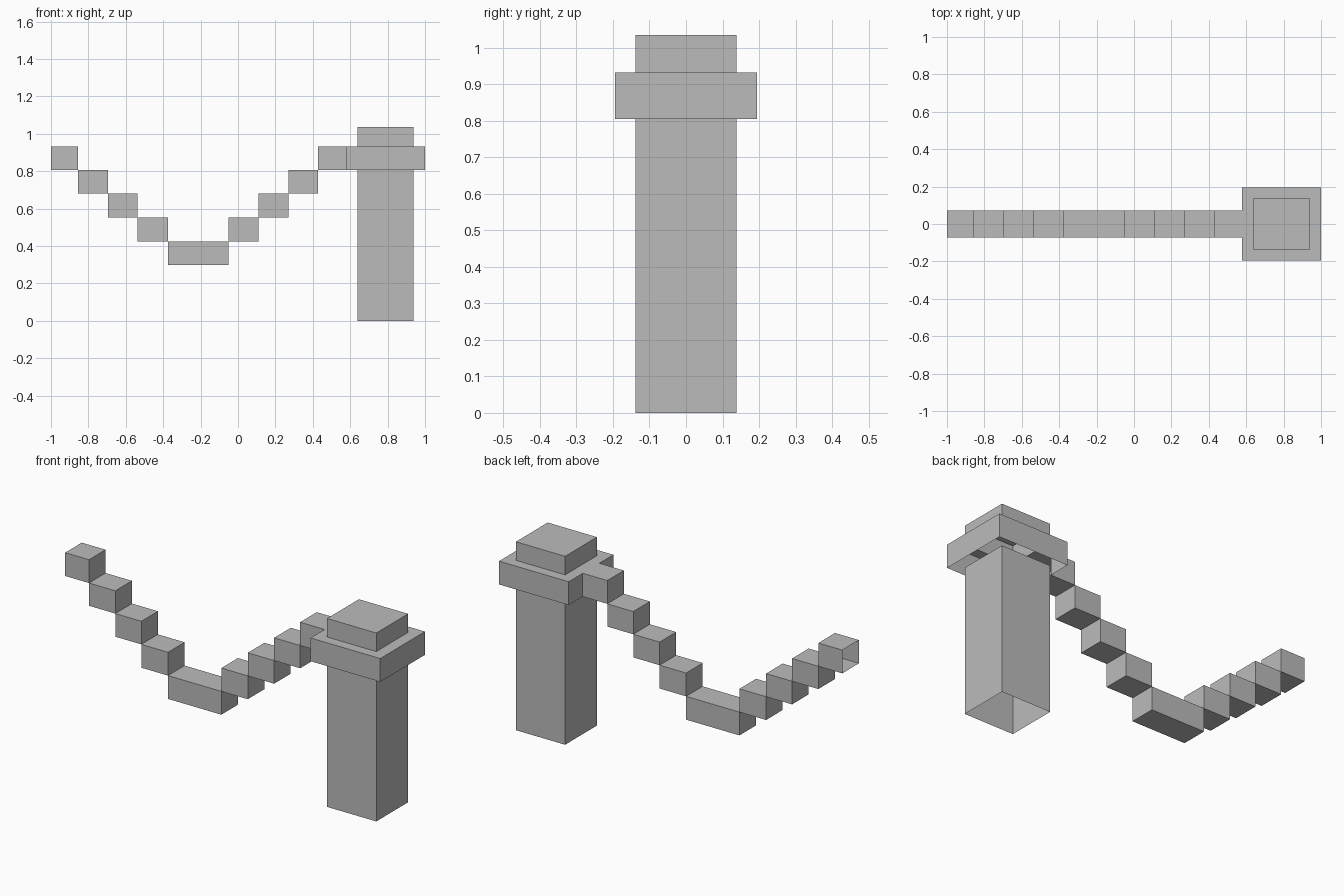
import bpy
import bmesh
from mathutils import Vector

if "Cube" in bpy.data.objects:
    bpy.data.objects.remove(bpy.data.objects["Cube"])

stone = bpy.data.materials.new("plain grey")
stone.use_nodes = True
grey = (0.5, 0.5, 0.5, 1)
stone.diffuse_color = grey
stone.node_tree.nodes["Principled BSDF"].inputs["Base Color"].default_value = grey


def loft(rings, top=True, bottom=True):
    """Stack rectangles (x0, x1, half depth, z) into a flat-sided shell."""
    bm = bmesh.new()
    loops = [[bm.verts.new(p) for p in
              ((x0, -d, z), (x1, -d, z), (x1, d, z), (x0, d, z))]
             for x0, x1, d, z in rings]
    for low, high in zip(loops, loops[1:]):
        for i in range(4):
            j = (i + 1) % 4
            bm.faces.new((low[i], low[j], high[j], high[i]))
    if top:
        bm.faces.new(loops[-1])
    if bottom:
        bm.faces.new(loops[0][::-1])
    bm.normal_update()
    return bm


def drop_faces(bm, test):
    doomed = [f for f in bm.faces if test(f)]
    bmesh.ops.delete(bm, geom=doomed, context='FACES')


def finish(bm, name):
    mesh = bpy.data.meshes.new(name)
    bm.to_mesh(mesh)
    bm.free()
    mesh.materials.append(stone)
    bpy.context.collection.objects.link(bpy.data.objects.new(name, mesh))


# Heights of the steps, and the footprints of post, collar and links
levels = [0.297, 0.425, 0.553, 0.68, 0.805, 0.933]
post = (0.638, 0.937, 0.138)
collar = (0.577, 1.0, 0.194)
link_depth = 0.072

# Post, open at both ends
finish(loft([(*post, 0), (*post, levels[4])], top=False, bottom=False), "post")

# Collar and cap in one hollow shell, open underneath
bm = loft([(*collar, levels[4]), (*collar, levels[5]),
           (*post, levels[5]), (*post, 1.035)], bottom=False)


def inner_wall(f):
    return f.normal.x < -0.9 and f.calc_center_median().x < 0.6


# Opening in the collar where the chain joins it
for y in (-link_depth, link_depth):
    walls = [f for f in bm.faces if inner_wall(f)]
    edges = {e for f in walls for e in f.edges}
    verts = {v for f in walls for v in f.verts}
    bmesh.ops.bisect_plane(bm, geom=walls + list(edges) + list(verts),
                           plane_co=(0, y, 0), plane_no=(0, 1, 0))
drop_faces(bm, lambda f: inner_wall(f)
           and abs(f.calc_center_median().y) < link_depth / 2)
finish(bm, "collar_and_cap")

# Hanging chain: stepped links down to a long lowest link and up again
stops = [-1.0, -0.855, -0.695, -0.537, -0.375, -0.051,
         0.11, 0.27, 0.428, collar[0]]
last = len(stops) - 2
for i, (x0, x1) in enumerate(zip(stops, stops[1:])):
    step = abs(i - 4)
    bm = loft([(x0, x1, link_depth, levels[step]),
               (x0, x1, link_depth, levels[step + 1])])
    # Both outer ends of the chain are open
    if i in (0, last):
        outward = Vector((-1 if i == 0 else 1, 0, 0))
        drop_faces(bm, lambda f: f.normal.dot(outward) > 0.9)
    finish(bm, f"chain_link_{i + 1}")
